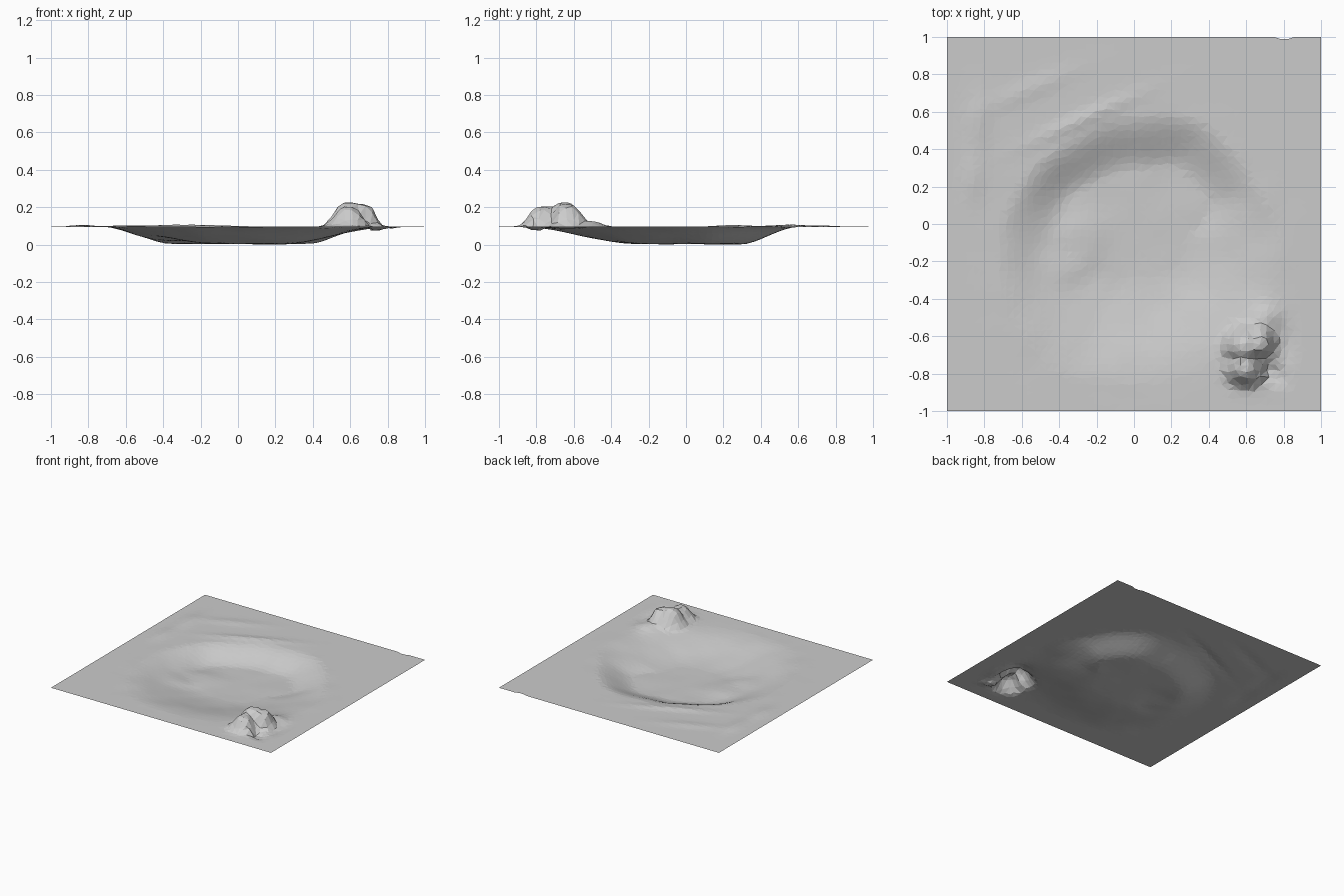
import bpy, bmesh, math, random
from mathutils import Vector, noise

random.seed(4)
cube = bpy.data.objects.get("Cube")
if cube:
    bpy.data.objects.remove(cube, do_unlink=True)

LEVEL = 0.1          # height of the flat ground
FLOOR = 0.007        # height of the basin floor
CELLS = 56

# Basin outline every 30 degrees, counter-clockwise from +x: foot and rim radius
FOOT = [.27, .45, .46, .38, .38, .42, .36, .27, .2, .17, .2, .25]
RIM = [.78, .72, .74, .68, .64, .68, .72, .76, .8, .76, .76, .78]


def smooth(t):
    t = max(0.0, min(1.0, t))
    return t * t * (3 - 2 * t)


def around(values, angle):
    """Blend a ring of values at an angle."""
    pos = (angle / math.tau * len(values)) % len(values)
    i = int(pos) % len(values)
    t = smooth(pos - int(pos))
    return values[i] * (1 - t) + values[(i + 1) % len(values)] * t


def bump(x, y, cx, cy, rx, ry, turn=0.0, power=2):
    """Rounded mound of height 1; a higher power gives steeper sides."""
    c, s = math.cos(turn), math.sin(turn)
    u = ((x - cx) * c + (y - cy) * s) / rx
    v = ((y - cy) * c - (x - cx) * s) / ry
    return math.exp(-math.hypot(u, v) ** power)


def basin(x, y):
    dx, dy = x, y + 0.1
    r, a = math.hypot(dx, dy), math.atan2(dy, dx)
    foot, rim = around(FOOT, a), around(RIM, a)
    t = (r - foot) / (rim - foot)
    z = FOOT_BLEND * smooth(t) + (1 - FOOT_BLEND) * max(0, min(1, t))
    return FLOOR + (LEVEL - FLOOR) * z, smooth((rim * 1.3 - r) / 0.3)


FOOT_BLEND = 0.7


def height(x, y):
    z, inside = basin(x, y)
    # shelf on the basin floor and the step above the back wall
    z += 0.018 * bump(x, y, -0.32, -0.13, 0.14, 0.2, -0.5, 3)
    z += 0.012 * bump(x, y, -0.27, 0.56, 0.3, 0.04, 0.42)
    # low banks at the back left
    z += 0.010 * bump(x, y, -0.83, 0.55, 0.06, 0.14)
    z += 0.007 * bump(x, y, -0.55, 0.72, 0.25, 0.05, 0.4)
    z += 0.009 * bump(x, y, -0.86, 0.25, 0.06, 0.12)
    # hill: main peak, two spurs, a gully and the low foot around them
    hill = max(0.112 * bump(x, y, 0.60, -0.655, 0.105, 0.10, 0, 3.5),
               0.098 * bump(x, y, 0.60, -0.77, 0.10, 0.085, 0.3, 3.5),
               0.106 * bump(x, y, 0.67, -0.635, 0.075, 0.08, 0, 4))
    hill -= 0.05 * bump(x, y, 0.70, -0.77, 0.09, 0.04, -0.6)
    hill += 0.018 * bump(x, y, 0.62, -0.66, 0.17, 0.19)
    hill += 0.02 * bump(x, y, 0.70, -0.50, 0.07, 0.06)
    hill -= 0.016 * bump(x, y, 0.81, -0.64, 0.05, 0.12)
    z += hill
    # roughness, strongest in the basin and on the hill
    rough = 0.0035 * inside + 0.012 * bump(x, y, 0.62, -0.68, 0.15, 0.18)
    z += rough * noise.noise(Vector((x * 6, y * 6, 2.5)))
    # hold the border flat
    edge = smooth((1 - max(abs(x), abs(y))) / 0.12)
    return max(0.0, LEVEL + (z - LEVEL) * edge)


# Ground sheet with slightly irregular facets
bm = bmesh.new()
bmesh.ops.create_grid(bm, x_segments=CELLS, y_segments=CELLS, size=1)
for v in bm.verts:
    if max(abs(v.co.x), abs(v.co.y)) < 0.99:
        v.co.x += random.uniform(-0.008, 0.008)
        v.co.y += random.uniform(-0.008, 0.008)
    v.co.z = height(v.co.x, v.co.y)
    # small nick in the back edge
    if v.co.y > 0.99 and abs(v.co.x - 0.8) < 0.03:
        v.co.y -= 0.012
bmesh.ops.triangulate(bm, faces=bm.faces[:], quad_method='SHORT_EDGE')
low = min(v.co.z for v in bm.verts)
for v in bm.verts:
    v.co.z -= low

mesh = bpy.data.meshes.new("terrain")
bm.to_mesh(mesh)
bm.free()
terrain = bpy.data.objects.new("terrain", mesh)
bpy.context.collection.objects.link(terrain)

# Plain grey ground colour
grey = bpy.data.materials.new("ground_grey")
grey.use_nodes = True
colour = (0.6, 0.6, 0.6, 1)
grey.diffuse_color = colour
grey.node_tree.nodes["Principled BSDF"].inputs["Base Color"].default_value = colour
mesh.materials.append(grey)
